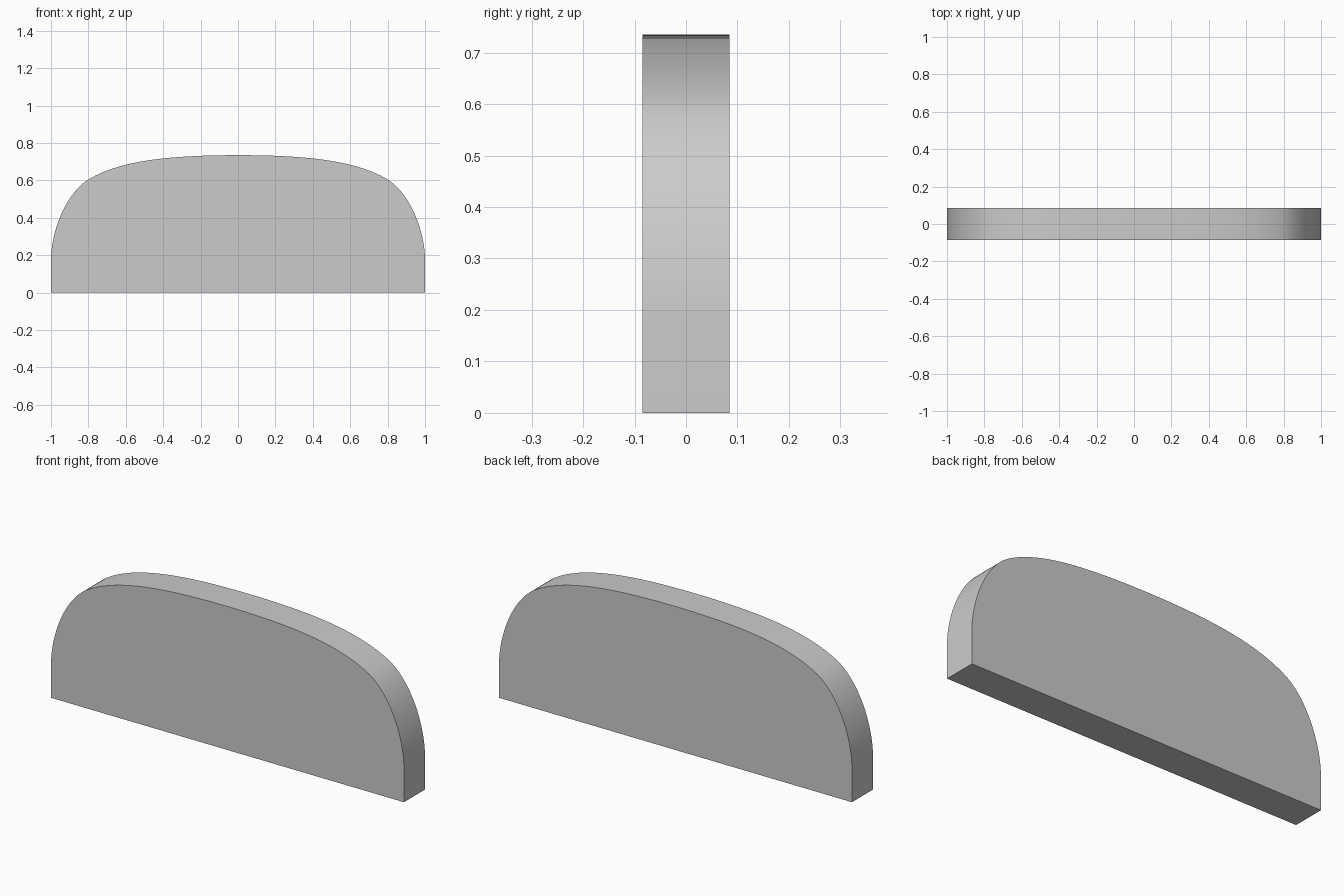
import bpy, bmesh
from mathutils import Vector
from mathutils.geometry import interpolate_bezier

if "Cube" in bpy.data.objects:
    bpy.data.objects.remove(bpy.data.objects["Cube"])

HALF_DEPTH = 0.085

# Right half of the outline: two bezier spans from the crown down to the side
spans = [
    [(0, 0.735), (0.40, 0.735), (0.64, 0.70), (0.80, 0.605)],
    [(0.80, 0.605), (0.92, 0.53), (1.0, 0.33), (1.0, 0.17)],
]
right = []
for span in spans:
    pts = interpolate_bezier(*[Vector((x, 0, z)) for x, z in span], 25)
    right += pts if not right else pts[1:]
right.append(Vector((1, 0, 0)))

# Mirror the half to close the outline
left = [Vector((-p.x, 0, p.z)) for p in reversed(right[1:])]
outline = left + right

# Fill the front face and extrude it to the back
bm = bmesh.new()
face = bm.faces.new([bm.verts.new((p.x, -HALF_DEPTH, p.z)) for p in outline])
ext = bmesh.ops.extrude_face_region(bm, geom=[face], use_keep_orig=True)
back = [g for g in ext["geom"] if isinstance(g, bmesh.types.BMVert)]
bmesh.ops.translate(bm, verts=back, vec=(0, 2 * HALF_DEPTH, 0))
bmesh.ops.recalc_face_normals(bm, faces=bm.faces)

mesh = bpy.data.meshes.new("rounded_panel")
bm.to_mesh(mesh)
bm.free()
panel = bpy.data.objects.new("rounded_panel", mesh)
bpy.context.collection.objects.link(panel)

# Smooth rim with sharp front and back edges
bpy.context.view_layer.objects.active = panel
panel.select_set(True)
bpy.ops.object.shade_smooth_by_angle(angle=0.52)
